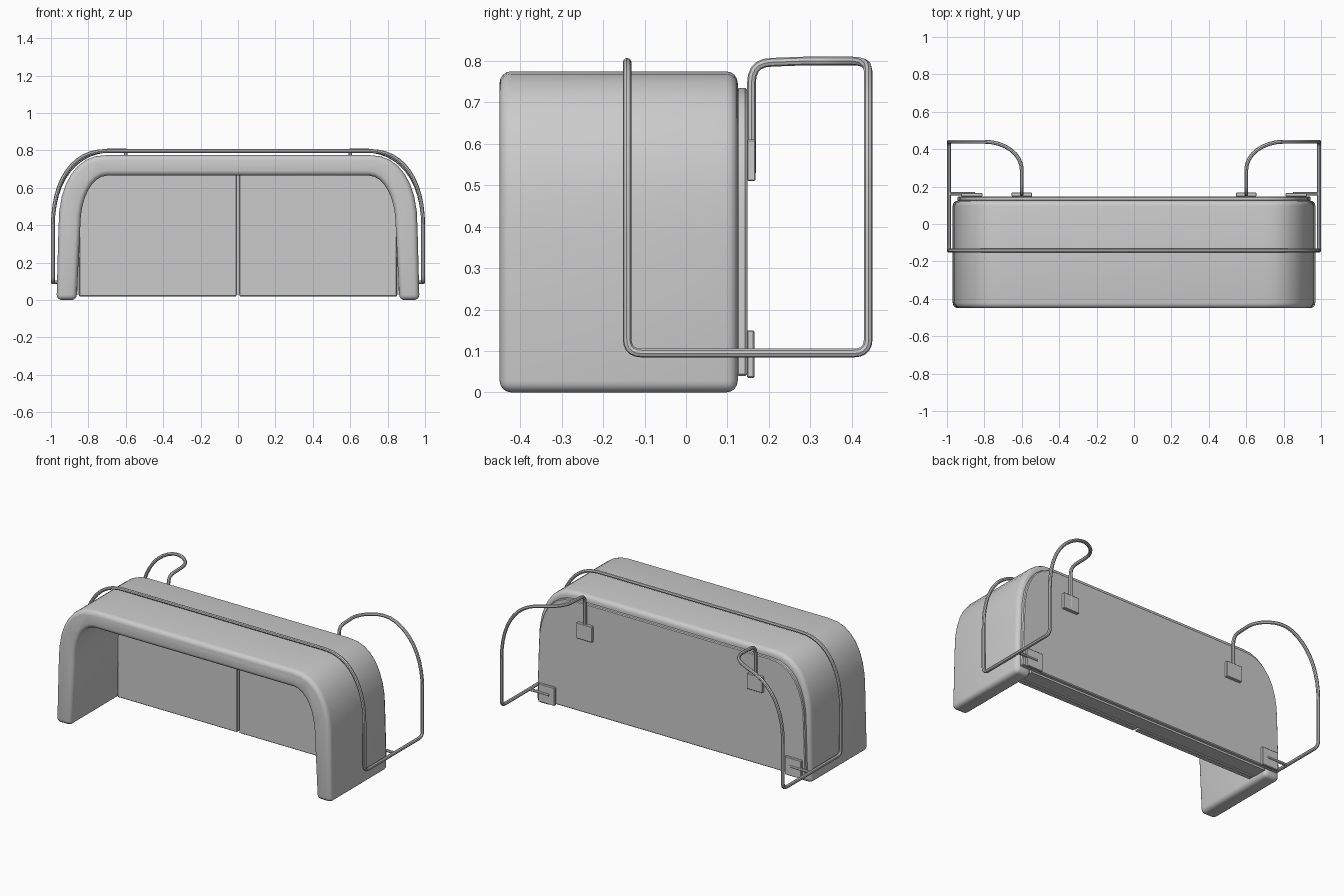
import bpy, bmesh, math
from mathutils import Vector

if "Cube" in bpy.data.objects:
    bpy.data.objects.remove(bpy.data.objects["Cube"])


def corner_curve(cx, cz, rx, rz, e=2.0, n=8):
    """Quarter superellipse in xz, from the side up to the top."""
    pts = []
    for i in range(n + 1):
        a = math.pi / 2 * i / n
        c, s = max(math.cos(a), 0), math.sin(a)
        pts.append((cx + rx * c ** (2 / e), cz + rz * s ** (2 / e)))
    return pts


def finish(obj, bevel=0, segments=3):
    bpy.context.view_layer.objects.active = obj
    for o in bpy.context.selected_objects:
        o.select_set(False)
    obj.select_set(True)
    if bevel:
        m = obj.modifiers.new("Bevel", 'BEVEL')
        m.width = bevel
        m.segments = segments
        m.limit_method = 'ANGLE'
        m.angle_limit = math.radians(40)
        bpy.ops.object.modifier_apply(modifier=m.name)
    bpy.ops.object.shade_smooth_by_angle(angle=math.radians(35))


def extrude_profile(name, pts, y0, y1, bevel, segments=3):
    bm = bmesh.new()
    a = [bm.verts.new((x, y0, z)) for x, z in pts]
    b = [bm.verts.new((x, y1, z)) for x, z in pts]
    bm.faces.new(a)
    bm.faces.new(b[::-1])
    for i in range(len(pts)):
        j = (i + 1) % len(pts)
        bm.faces.new((a[i], b[i], b[j], a[j]))
    bmesh.ops.recalc_face_normals(bm, faces=bm.faces)
    me = bpy.data.meshes.new(name)
    bm.to_mesh(me)
    bm.free()
    obj = bpy.data.objects.new(name, me)
    bpy.context.collection.objects.link(obj)
    finish(obj, bevel, segments)


def box(name, x0, x1, y0, y1, z0, z1, bevel=0.003):
    extrude_profile(name, [(x0, z0), (x1, z0), (x1, z1), (x0, z1)], y0, y1, bevel, 1)


def mirrored(half):
    """Right half running bottom to top, plus its mirror running back down."""
    return half + [(-x, z) for x, z in reversed(half)]


# Rounded arch shell
outer = mirrored([(0.97, 0)] + corner_curve(0.70, 0.38, 0.26, 0.395, 2.3))
inner = mirrored([(0.863, 0)] + corner_curve(0.70, 0.40, 0.143, 0.265))
extrude_profile("arch_shell", outer + inner[::-1], -0.45, 0.125, 0.028, 4)

# Panel closing the back
back = mirrored([(0.945, 0.04)] + corner_curve(0.69, 0.37, 0.245, 0.365, 2.3))
extrude_profile("back_panel", back, 0.122, 0.148, 0.005, 1)

# Filler body inside the arch, and the two front panels
filler = mirrored([(0.86, 0.03)] + corner_curve(0.70, 0.40, 0.15, 0.27))
extrude_profile("inner_body", filler, 0.03, 0.124, 0)
for s, side in ((1, "right"), (-1, "left")):
    pts = [(0.007, 0.02), (0.85, 0.02)] + corner_curve(0.70, 0.40, 0.148, 0.27) + [(0.007, 0.67)]
    extrude_profile("front_panel_" + side, [(s * x, z) for x, z in pts], 0.0, 0.035, 0.004, 1)


def bend(prev, corner, nxt, r=0.035, n=5):
    p, c, q = Vector(prev), Vector(corner), Vector(nxt)
    a = c + (p - c).normalized() * r
    b = c + (q - c).normalized() * r
    return [a * (1 - t) ** 2 + c * 2 * t * (1 - t) + b * t * t
            for t in (i / n for i in range(n + 1))]


# Tube path for the right half: rear hook, side rail, arch over the top
X, YF, YB, ZL = 0.99, -0.142, 0.44, 0.095


def rail_z(x):
    u = max(0, min(1, (x - 0.66) / (X - 0.66)))
    return 0.38 + 0.42 * (1 - u ** 2.3) ** (1 / 2.3)


hook = [Vector((0.6, 0.158, 0.53))]
hook += bend((0.6, 0.158, 0.5), (0.6, 0.158, 0.797), (0.6, 0.3, 0.797), 0.05)
for i in range(9):
    a = math.pi / 2 * i / 8
    x = 0.80 - 0.20 * math.cos(a)
    hook.append(Vector((x, 0.29 + 0.15 * math.sin(a), rail_z(x))))
for x, z in reversed(corner_curve(0.66, 0.38, X - 0.66, 0.42, 2.3, 12)):
    if x > 0.82:
        hook.append(Vector((x, YB, z)))
hook += bend((X, YB, 0.4), (X, YB, ZL), (X, YF, ZL))
hook += bend((X, YB, ZL), (X, YF, ZL), (X, YF, 0.4))
for x, z in corner_curve(0.70, 0.38, X - 0.70, 0.417, 2.3, 12):
    hook.append(Vector((x, YF, z)))
path = hook + [Vector((-p.x, p.y, p.z)) for p in reversed(hook)]


def tube(name, pts, radius):
    cu = bpy.data.curves.new(name, 'CURVE')
    cu.dimensions = '3D'
    cu.bevel_depth = radius
    cu.bevel_resolution = 2
    cu.use_fill_caps = True
    sp = cu.splines.new('POLY')
    sp.points.add(len(pts) - 1)
    for p, v in zip(sp.points, pts):
        p.co = (*v, 1)
    obj = bpy.data.objects.new(name, cu)
    bpy.context.collection.objects.link(obj)
    for o in bpy.context.selected_objects:
        o.select_set(False)
    obj.select_set(True)
    bpy.context.view_layer.objects.active = obj
    bpy.ops.object.convert(target='MESH')
    finish(bpy.context.view_layer.objects.active)


tube("tube_frame", path, 0.0105)

# Mounting plates and the short rods joining the frame to the lower plates
for s, side in ((1, "right"), (-1, "left")):
    xs = sorted((s * 0.545, s * 0.655))
    box("upper_plate_" + side, *xs, 0.147, 0.168, 0.51, 0.61)
    xs = sorted((s * 0.81, s * 0.925))
    box("lower_plate_" + side, *xs, 0.147, 0.165, 0.035, 0.15)
    tube("lower_rod_" + side, [(s * 0.85, 0.162, ZL), (s * X, 0.162, ZL)], 0.009)
